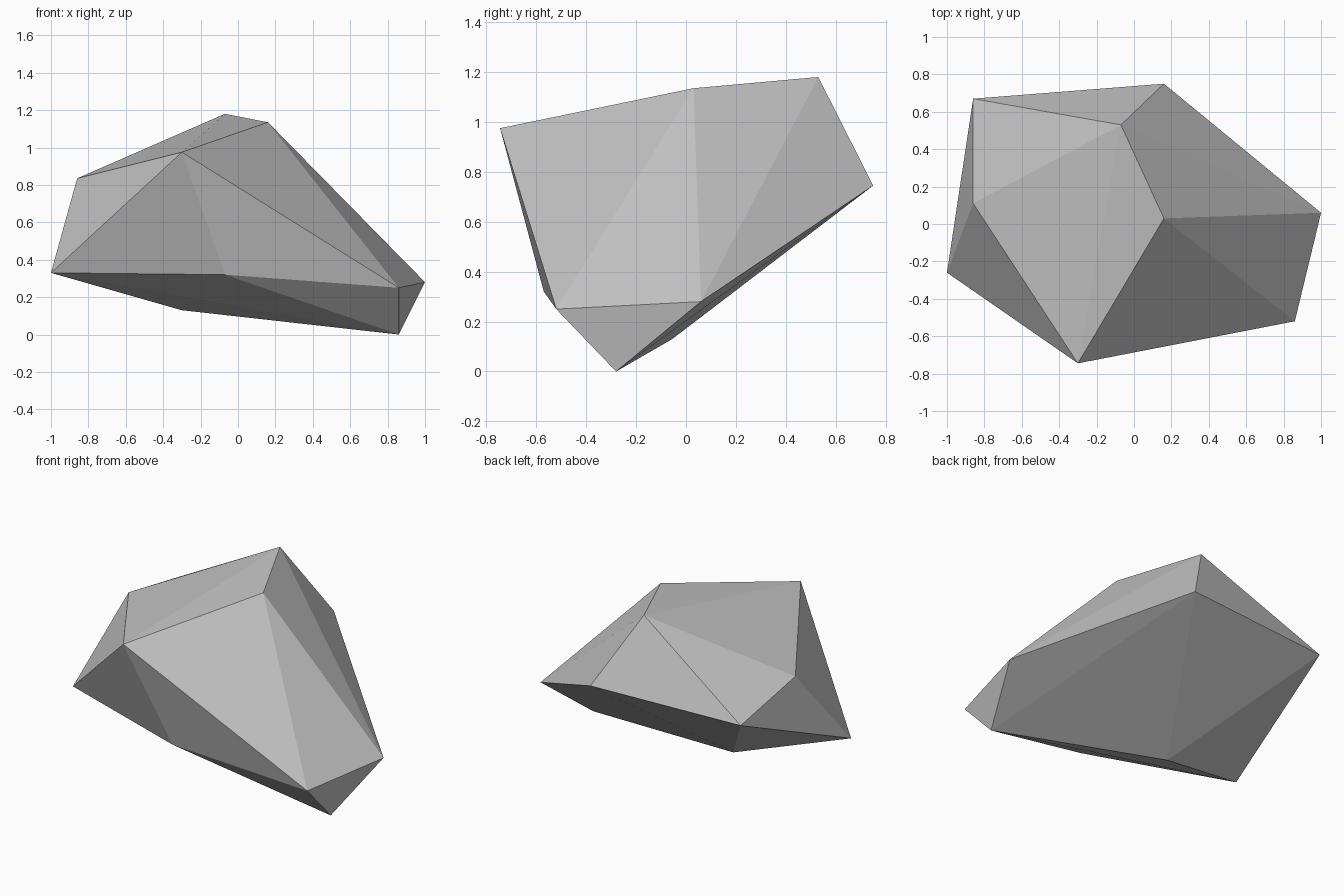
import bpy
import bmesh

cube = bpy.data.objects.get("Cube")
if cube:
    bpy.data.objects.remove(cube, do_unlink=True)

# Stone material
stone = bpy.data.materials.new("stone_grey")
stone.use_nodes = True
grey = (0.55, 0.55, 0.55, 1.0)
stone.diffuse_color = grey
stone.node_tree.nodes["Principled BSDF"].inputs["Base Color"].default_value = grey

# Corner points of the boulder, grouped by level
crown = [(-0.07, 0.53, 1.18), (0.16, 0.03, 1.135), (-0.30, -0.745, 0.975)]
shoulder = [(-0.86, 0.11, 0.835), (0.16, 0.75, 0.745), (-0.86, 0.67, 0.73)]
skirt = [(-1.0, -0.26, 0.33), (-0.07, -0.57, 0.32),
         (0.86, -0.52, 0.25), (1.0, 0.06, 0.28)]
foot = [(0.86, -0.28, 0.0), (-0.30, -0.055, 0.13)]

# Wrap the corners in a faceted convex shell
bm = bmesh.new()
for point in crown + shoulder + skirt + foot:
    bm.verts.new(point)
hull = bmesh.ops.convex_hull(bm, input=bm.verts[:])
unused = {g for g in hull["geom_interior"] if isinstance(g, bmesh.types.BMVert)}
bmesh.ops.delete(bm, geom=list(unused), context="VERTS")
bmesh.ops.recalc_face_normals(bm, faces=bm.faces[:])
for face in bm.faces:
    face.smooth = False

mesh = bpy.data.meshes.new("boulder")
bm.to_mesh(mesh)
bm.free()
mesh.materials.append(stone)
boulder = bpy.data.objects.new("boulder", mesh)
bpy.context.collection.objects.link(boulder)
